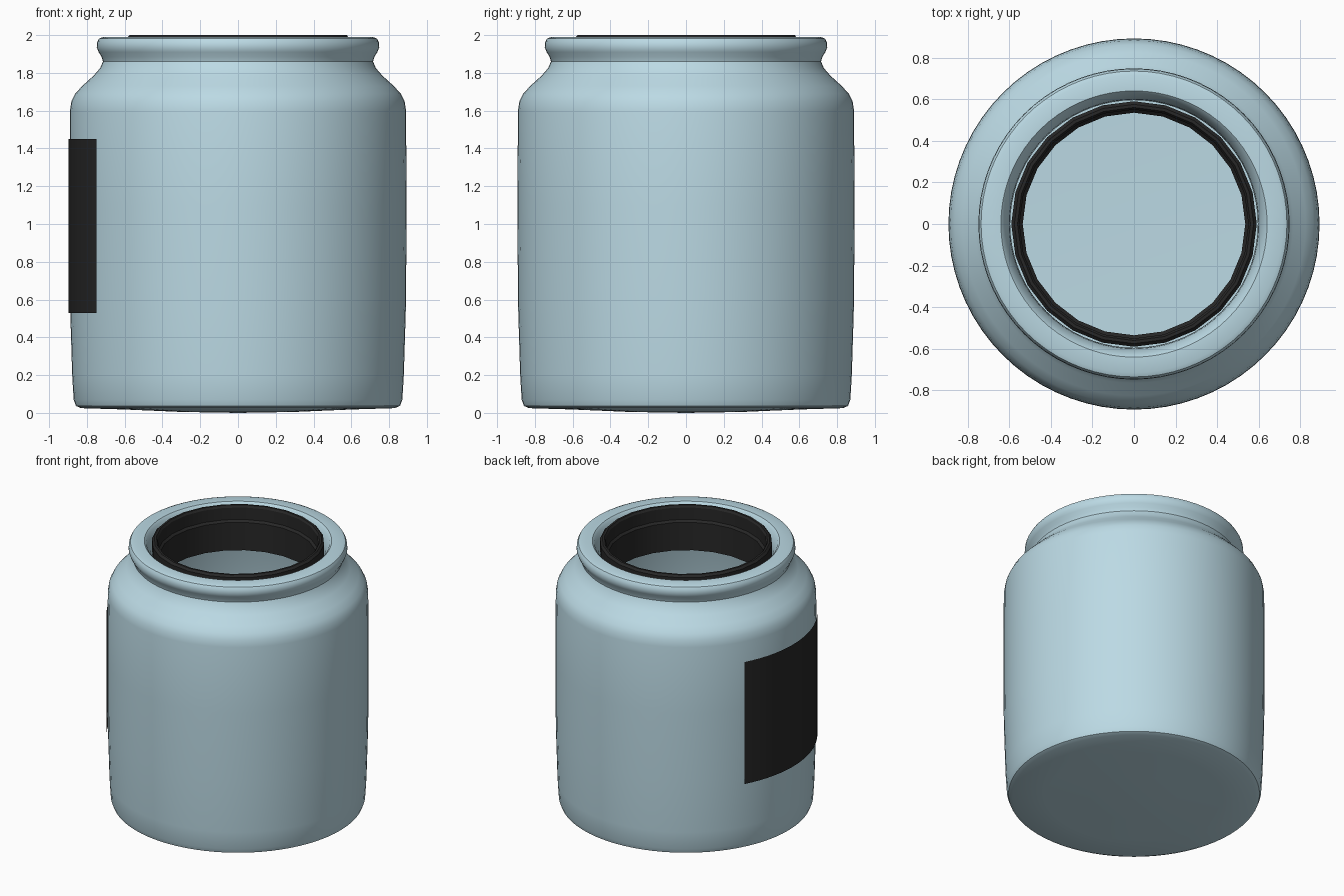
import bpy, bmesh
from math import sin, cos, pi, radians

if "Cube" in bpy.data.objects:
    bpy.data.objects.remove(bpy.data.objects["Cube"])


def material(name, color):
    m = bpy.data.materials.new(name)
    m.diffuse_color = color
    m.use_nodes = True
    m.node_tree.nodes["Principled BSDF"].inputs["Base Color"].default_value = m.diffuse_color
    return m


def finish(name, bm, mat, angle=35):
    bmesh.ops.remove_doubles(bm, verts=bm.verts, dist=1e-5)
    bmesh.ops.recalc_face_normals(bm, faces=bm.faces)
    mesh = bpy.data.meshes.new(name)
    bm.to_mesh(mesh)
    bm.free()
    ob = bpy.data.objects.new(name, mesh)
    bpy.context.collection.objects.link(ob)
    mesh.materials.append(mat)
    bpy.ops.object.select_all(action='DESELECT')
    ob.select_set(True)
    bpy.context.view_layer.objects.active = ob
    bpy.ops.object.shade_smooth_by_angle(angle=radians(angle))
    return ob


def lathe(name, profile, sides, mat, closed=False, angle=35):
    bm = bmesh.new()
    verts = [bm.verts.new((r, 0, z)) for r, z in profile]
    pairs = list(zip(verts, verts[1:]))
    if closed:
        pairs.append((verts[-1], verts[0]))
    edges = [bm.edges.new(p) for p in pairs]
    bmesh.ops.spin(bm, geom=verts + edges, cent=(0, 0, 0), axis=(0, 0, 1),
                   angle=2 * pi, steps=sides, use_merge=True)
    return finish(name, bm, mat, angle)


glass = material("pale_blue", (0.50, 0.70, 0.78, 1))
dark = material("dark", (0.02, 0.02, 0.02, 1))

# Jar: base, wall, shoulder, rolled rim, then down the inside to the floor
lathe("jar", [
    (0, 0.0), (0.30, 0.005), (0.60, 0.018), (0.83, 0.025), (0.858, 0.037),
    (0.87, 0.07), (0.878, 0.20), (0.884, 0.40), (0.89, 0.60), (0.892, 1.10),
    (0.89, 1.60), (0.882, 1.65), (0.862, 1.69), (0.825, 1.73), (0.765, 1.785),
    (0.73, 1.825), (0.715, 1.86), (0.722, 1.885), (0.738, 1.91), (0.748, 1.935),
    (0.745, 1.965), (0.735, 1.982), (0.715, 1.99), (0.64, 1.99), (0.625, 1.975),
    (0.60, 1.90), (0.595, 1.84), (0.62, 1.78), (0.72, 1.70), (0.80, 1.64),
    (0.84, 1.56), (0.84, 0.15), (0.80, 0.06), (0, 0.04)], 72, glass)

# Dark seal sleeve inside the mouth
lathe("mouth_seal", [
    (0.575, 2.0), (0.59, 1.985), (0.59, 1.90), (0.575, 1.88), (0.565, 1.67),
    (0.535, 1.67), (0.535, 1.88), (0.55, 1.895), (0.55, 1.985), (0.56, 2.0)],
    24, dark, closed=True, angle=30)

# Curved label on the left side
bm = bmesh.new()
columns = []
for i in range(17):
    a = radians(180 - 28.5 + 62 * i / 16)
    columns.append([bm.verts.new((0.898 * cos(a), 0.898 * sin(a), z))
                    for z in (0.53, 1.45)])
for a, b in zip(columns, columns[1:]):
    bm.faces.new((a[0], b[0], b[1], a[1]))
finish("label", bm, dark)
